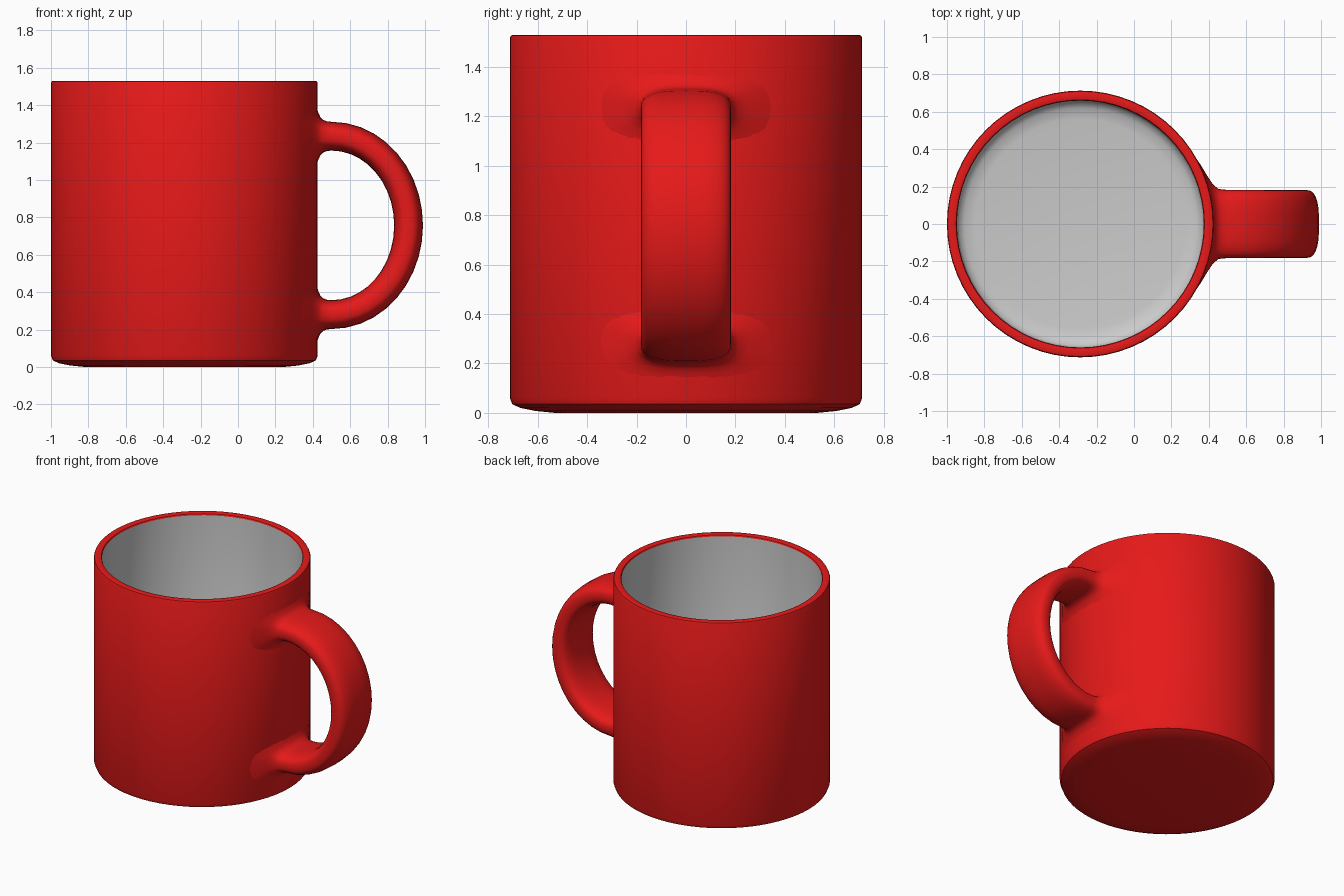
import bpy, bmesh
from math import sin, cos, pi, sqrt

if "Cube" in bpy.data.objects:
    bpy.data.objects.remove(bpy.data.objects["Cube"])

CX, R, H = -0.287, 0.713, 1.53

red = bpy.data.materials.new("red_glaze")
red.diffuse_color = (0.8, 0.01, 0.01, 1)
red.use_nodes = True
red.node_tree.nodes["Principled BSDF"].inputs["Base Color"].default_value = red.diffuse_color


def make_object(name, bm, mat=None):
    bmesh.ops.remove_doubles(bm, verts=bm.verts, dist=1e-5)
    me = bpy.data.meshes.new(name)
    bm.to_mesh(me)
    bm.free()
    ob = bpy.data.objects.new(name, me)
    bpy.context.collection.objects.link(ob)
    if mat:
        me.materials.append(mat)
    bpy.ops.object.select_all(action='DESELECT')
    ob.select_set(True)
    bpy.context.view_layer.objects.active = ob
    bpy.ops.object.shade_smooth_by_angle(angle=0.7)
    return ob


def skin(bm, rings):
    """Bridge successive closed rings of points with quads."""
    rows = [[bm.verts.new(p) for p in ring] for ring in rings]
    n = len(rows[0])
    for a, b in zip(rows, rows[1:]):
        for i in range(n):
            j = (i + 1) % n
            bm.faces.new((a[i], a[j], b[j], b[i]))
    return rows


def lathe(name, profile, cap, mat=None, n=64):
    bm = bmesh.new()
    rows = skin(bm, [[(CX + r * cos(2 * pi * i / n), r * sin(2 * pi * i / n), z)
                      for i in range(n)] for r, z in profile])
    if cap == 'START':
        bm.faces.new(rows[0][::-1])
    else:
        bm.faces.new(rows[-1])
    return make_object(name, bm, mat)


# Outer wall with softened foot and rim
lathe("mug_body", [(0.53, 0), (0.61, 0.008), (0.67, 0.02), (0.703, 0.035), (R, 0.06),
                   (R, H - 0.012), (R - 0.004, H - 0.003), (R - 0.012, H),
                   (0.672, H), (0.664, H - 0.003), (0.66, H - 0.012)], 'START', red)

# Grey interior, wound so that it faces inwards
lathe("inner_lining", [(0.66, H - 0.012), (0.66, 0.11), (0.65, 0.085),
                       (0.62, 0.065), (0.56, 0.055)], 'END')

# Handle: superellipse section swept round a half-ellipse, flared at the wall
HW, HT, ZC, AX, AZ, X0 = 0.182, 0.077, 0.757, 0.412, 0.477, 0.5
N = 32


def section(w, t):
    pts = []
    for i in range(N):
        c, s = cos(2 * pi * i / N), sin(2 * pi * i / N)
        pts.append((w * abs(c) ** 0.7 * (1 if c > 0 else -1),
                    t * abs(s) ** 0.7 * (1 if s > 0 else -1)))
    return pts


def flare_ring(d, w, t, side):
    # ring that follows the curve of the wall at distance d
    return [(CX + sqrt(R * R - y * y) + d, y, ZC + side * (AZ + v))
            for y, v in section(w, t)]


flares = [(-0.006, 0.40, 0.155), (0.004, 0.32, 0.125), (0.014, 0.255, 0.103),
          (0.028, 0.212, 0.088), (0.05, 0.187, 0.079)]
rings = [flare_ring(*f, 1) for f in flares]
STEPS = 20
for k in range(STEPS + 1):
    a = pi / 2 - pi * k / STEPS
    nx, nz = AZ * cos(a), AX * sin(a)
    l = sqrt(nx * nx + nz * nz)
    rings.append([(X0 + AX * cos(a) + v * nx / l, y, ZC + AZ * sin(a) + v * nz / l)
                  for y, v in section(HW, HT)])
rings += [flare_ring(*f, -1) for f in reversed(flares)]
bm = bmesh.new()
skin(bm, rings)
bmesh.ops.recalc_face_normals(bm, faces=bm.faces)
make_object("handle", bm, red)
